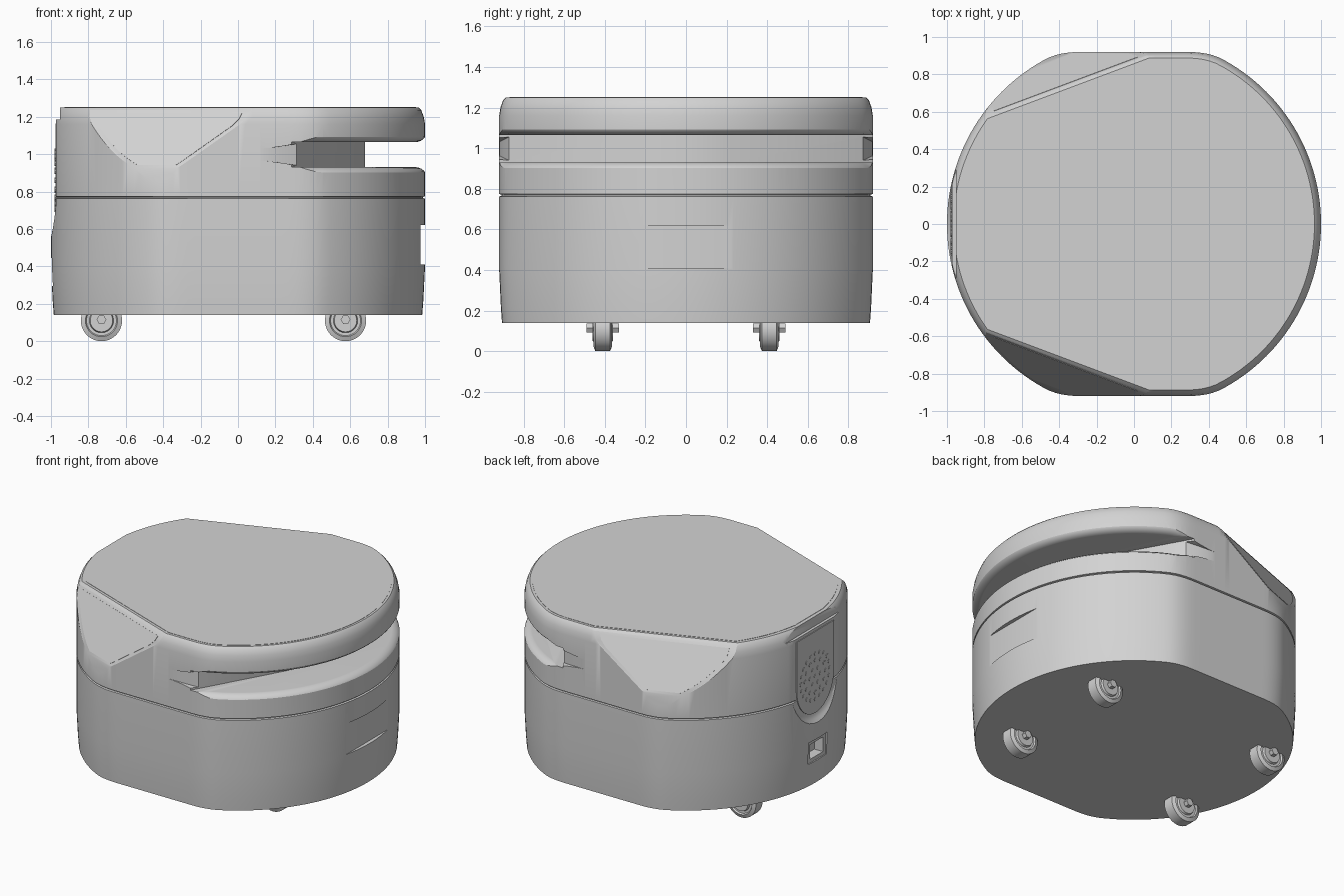
import bpy, bmesh
from math import sin, cos, pi, radians
from mathutils import Vector

cube = bpy.data.objects.get("Cube")
if cube:
    bpy.data.objects.remove(cube, do_unlink=True)

grey = bpy.data.materials.new("light_grey")
grey.use_nodes = True
grey.diffuse_color = (0.65, 0.65, 0.65, 1)
grey.node_tree.nodes["Principled BSDF"].inputs["Base Color"].default_value = (0.65, 0.65, 0.65, 1)


def outline(t, s=1.0):
    """Unit circle with softly flattened front and back."""
    flat, k = 0.92, 0.04
    a = abs(sin(t))
    h = max(k - abs(a - flat), 0) / k
    y = min(a, flat) - h * h * k / 4
    return s * cos(t), s * (y if sin(t) >= 0 else -y)


def finish(bm, name):
    bmesh.ops.recalc_face_normals(bm, faces=bm.faces[:])
    me = bpy.data.meshes.new(name)
    bm.to_mesh(me)
    bm.free()
    me.materials.append(grey)
    ob = bpy.data.objects.new(name, me)
    bpy.context.collection.objects.link(ob)
    return ob


def loft(bm, rings):
    """Skin a list of equal point rings and cap both ends."""
    loops = [[bm.verts.new(p) for p in ring] for ring in rings]
    n = len(loops[0])
    for a, b in zip(loops, loops[1:]):
        for i in range(n):
            j = (i + 1) % n
            bm.faces.new((a[i], a[j], b[j], b[i]))
    bm.faces.new(loops[0])
    bm.faces.new(loops[-1])


def lofted(name, rings):
    bm = bmesh.new()
    loft(bm, rings)
    return finish(bm, name)


def box(name, x0, x1, hy, z0, z1):
    corners = [(-hy, z0), (hy, z0), (hy, z1), (-hy, z1)]
    return lofted(name, [[(x, y, z) for y, z in corners] for x in (x0, x1)])


def activate(ob):
    bpy.ops.object.select_all(action="DESELECT")
    ob.select_set(True)
    bpy.context.view_layer.objects.active = ob


def cut(ob, cutter):
    mod = ob.modifiers.new("cut", "BOOLEAN")
    mod.operation = "DIFFERENCE"
    mod.solver = "EXACT"
    mod.object = cutter
    activate(ob)
    bpy.ops.object.modifier_apply(modifier=mod.name)
    bpy.data.objects.remove(cutter, do_unlink=True)


def smooth(ob):
    activate(ob)
    bpy.ops.object.shade_smooth_by_angle(angle=radians(30))


# Housing: stacked outlines with a seam and a rounded top edge
profile = [(0.14, 0.985), (0.22, 0.991), (0.4, 1), (0.762, 1), (0.765, 0.988),
           (0.771, 0.988), (0.774, 1), (1.16, 1), (1.2, 0.993), (1.235, 0.98), (1.25, 0.965)]
N = 160
bm = bmesh.new()
loft(bm, [[(*outline(2 * pi * i / N, s), z) for i in range(N)] for z, s in profile])
bmesh.ops.recalc_face_normals(bm, faces=bm.faces[:])

# Corner chamfers: a main plane softened above and below
chamfers = []
for side in (-1, 1):
    n_h = Vector((-0.351, 0.936 * side, 0))
    planes = [(d, z, (n_h * out + Vector((0, 0, up))).normalized())
              for d, z, out, up in ((0.813, 1.25, 0.895, 0.446),
                                    (0.8205, 1.235, 0.65, 0.76),
                                    (0.975, 0.924, 0.97, 0.24))]
    chamfers.append(planes[0][2])
    for d, z, no in planes:
        bmesh.ops.bisect_plane(bm, geom=bm.verts[:] + bm.edges[:] + bm.faces[:], dist=1e-5,
                               plane_co=n_h * d + Vector((0, 0, z)), plane_no=no,
                               clear_outer=True)
        rim = [e for e in bm.edges if e.is_boundary]
        bmesh.ops.holes_fill(bm, edges=rim, sides=0)
housing = finish(bm, "housing")

# Wide slot around the +x side, with a three-faced inner wall
wall = [(0.68, -0.22), (0.68, 0.22), (0.24, 1.0), (1.2, 1.0), (1.2, -1.0), (0.24, -1.0)]
cut(housing, lofted("slot_cutter", [[(x, y, z) for x, y in wall] for z in (0.93, 1.065)]))

# Rounded lips of the slot, fading out at both ends
lip = [(0, 0.066), (0.03, 0.068), (0.05, 0.075), (0.066, 0.088), (0.08, 0.112), (0.16, 0.18)]
sections = []
STEPS = 80
for i in range(STEPS + 1):
    deg = -84 + 168 * i / STEPS
    f = min(1, (84 - abs(deg)) / 20)
    f = f * f * (3 - 2 * f)
    inner = 1.001 - 0.071 * f
    g = 0.5 + 0.5 * f
    ring = [(inner + d, 0.9975 - h * g) for d, h in lip]
    ring += [(inner + d, 0.9975 + h * g) for d, h in reversed(lip)]
    sections.append([(*outline(radians(deg), s), z) for s, z in ring])
cut(housing, lofted("lip_cutter", sections))


def shield(x, half, top, bottom):
    """Upright plate outline with a rounded lower end."""
    arc = [(x, half * cos(pi * i / 20), 0.83 - (0.83 - bottom) * sin(pi * i / 20)) for i in range(21)]
    return [(x, -half, top), (x, half, top)] + arc


# Shield-shaped rear flat, side grip and rear socket
cut(housing, lofted("rear_cutter", [shield(-0.972, 0.25, 1.2, 0.6), shield(-0.985, 0.27, 1.2, 0.575),
                                    shield(-1.02, 0.36, 1.2, 0.53)]))
cut(housing, box("rim_cutter", -1.1, -0.953, 0.5, 1.185, 1.3))
cut(housing, box("grip_cutter", 0.975, 1.1, 0.4, 0.41, 0.62))
cut(housing, box("socket_rim_cutter", -1.1, -0.985, 0.1, 0.295, 0.445))
cut(housing, box("socket_cutter", -1.1, -0.92, 0.07, 0.32, 0.42))

# Lid and chamfer panels: thin plates shrunk from the faces they lie on
for name, direction, scale, low in (("lid_plate", Vector((0, 0, 1)), 0.98, 1.24),
                                    ("front_panel", chamfers[0], 0.9, 0.9),
                                    ("back_panel", chamfers[1], 0.9, 0.9)):
    me = housing.data
    face = max((p for p in me.polygons if p.normal.dot(direction) > 0.999 and p.center.z > low),
               key=lambda p: p.area)
    base = [face.center + (me.vertices[i].co - face.center) * scale for i in face.vertices]
    lofted(name, [[p + direction * h for p in base] for h in (-0.002, 0.002)])
smooth(housing)

# Rear plate with a round vent of small studs
lofted("rear_plate", [shield(x, 0.2, 1.165, 0.61) for x in (-0.970, -0.977)])
bm = bmesh.new()
for count, radius in ((1, 0), (6, 0.055), (12, 0.11), (20, 0.155)):
    for i in range(count):
        a = 2 * pi * i / count
        cy, cz = radius * cos(a), 0.86 + radius * sin(a)
        loft(bm, [[(x, cy + 0.014 * cos(pi * k / 4), cz + 0.014 * sin(pi * k / 4)) for k in range(8)]
                  for x in (-0.976, -0.98)])
finish(bm, "rear_vent")


# Casters: turned wheel plus hexagonal axle bolt
def turned(name, x, y, z, steps, sides):
    ob = lofted(name, [[(x + r * cos(2 * pi * k / sides), y + w, z + r * sin(2 * pi * k / sides))
                        for k in range(sides)] for w, r in steps])
    smooth(ob)


half_wheel = [(0.05, 0.045), (0.05, 0.06), (0.036, 0.065), (0.036, 0.08), (0.046, 0.086), (0.036, 0.11)]
wheel = [(-w, r) for w, r in half_wheel] + [(w, r) for w, r in reversed(half_wheel)]
for x, end in ((-0.73, "right"), (0.575, "left")):
    for y, row in ((-0.41, "front"), (0.41, "back")):
        turned(f"{row}_{end}_wheel", x, y, 0.11, wheel, 40)
        turned(f"{row}_{end}_axle", x, y, 0.115, [(-0.08, 0.026), (0.08, 0.026)], 6)
